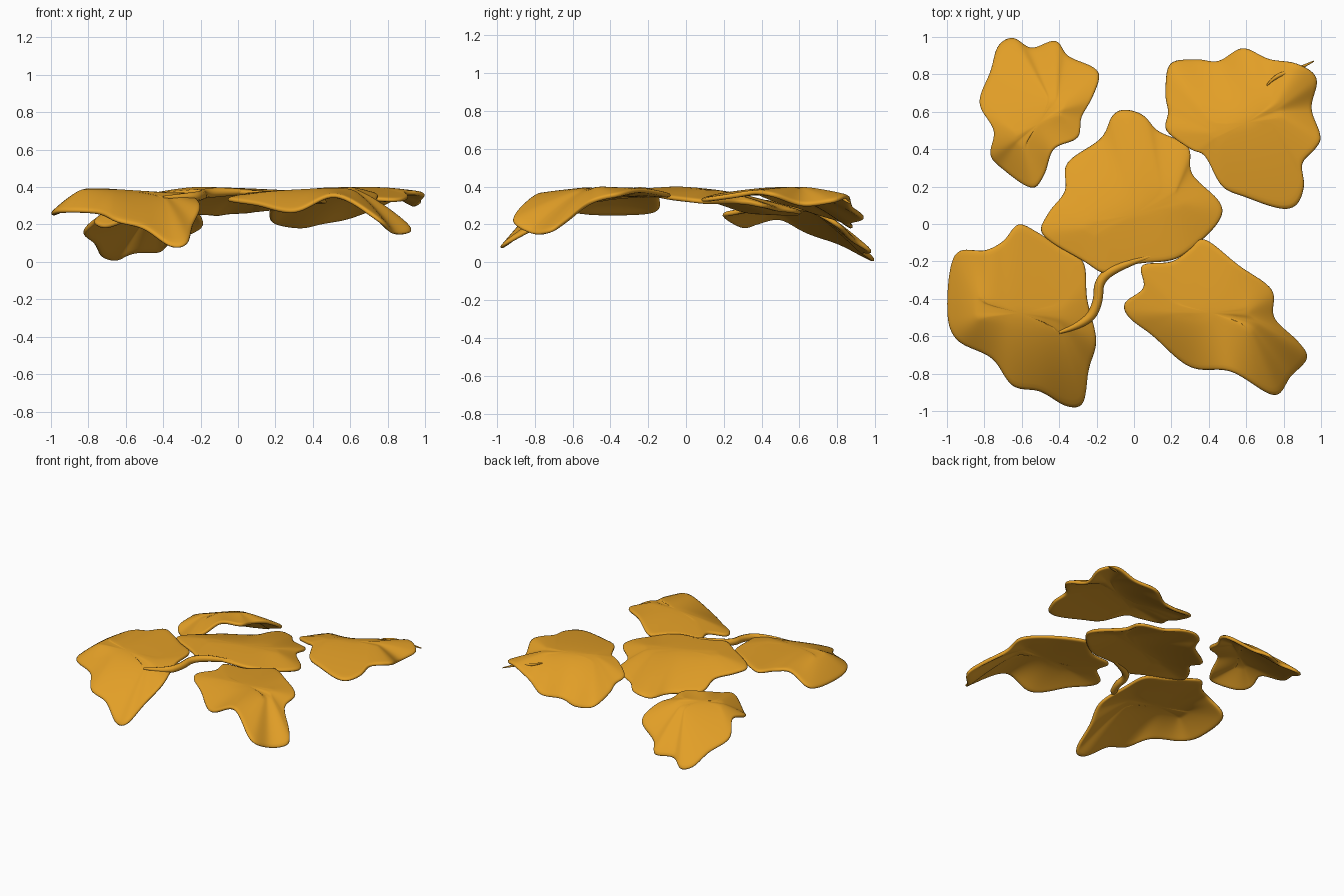
import bpy
from mathutils import Vector

if "Cube" in bpy.data.objects:
    bpy.data.objects.remove(bpy.data.objects["Cube"])

mat = bpy.data.materials.new("amber_orange")
mat.diffuse_color = (0.76, 0.345, 0.02, 1)
mat.use_nodes = True
mat.node_tree.nodes["Principled BSDF"].inputs["Base Color"].default_value = mat.diffuse_color


def smooth_loop(pts, steps=5):
    """Closed Catmull-Rom curve through the points."""
    v = [Vector(p) for p in pts]
    n, out = len(v), []
    for i in range(n):
        a, b, c, d = v[i - 1], v[i], v[(i + 1) % n], v[(i + 2) % n]
        for s in range(steps):
            t = s / steps
            out.append(0.5 * (2 * b + (c - a) * t + (2 * a - 5 * b + 4 * c - d) * t * t
                              + (3 * b - a - 3 * c + d) * t ** 3))
    return out


def leaf(name, ridge, outline, rings=9, power=1.4, thick=0.026):
    """Thin draped lobe: folds run from a raised ridge line out to a wavy rim."""
    a, b = Vector(ridge[0]), Vector(ridge[1])
    axis = (b - a).to_2d()
    rim = smooth_loop(outline)
    n = len(rim)
    verts, faces = [(a + b) / 2], []
    for r in range(rings):
        t = 0.14 + 0.86 * r / (rings - 1)
        for p in rim:
            s = (p - a).to_2d().dot(axis) / axis.length_squared
            c = a.lerp(b, min(1, max(0, s * 0.7 + 0.15)))
            q = c.lerp(p, t)
            q.z = c.z + (p.z - c.z) * t ** power
            verts.append(q)
    for i in range(n):
        j = (i + 1) % n
        faces.append((0, 1 + j, 1 + i))
        for r in range(rings - 1):
            k, m = 1 + r * n, 1 + (r + 1) * n
            faces.append((k + i, k + j, m + j, m + i))
    me = bpy.data.meshes.new(name)
    me.from_pydata(verts, [], faces)
    me.materials.append(mat)
    ob = bpy.data.objects.new(name, me)
    bpy.context.collection.objects.link(ob)
    # normals consistent and facing up
    bpy.context.view_layer.objects.active = ob
    bpy.ops.object.mode_set(mode='EDIT')
    bpy.ops.mesh.select_all(action='SELECT')
    bpy.ops.mesh.normals_make_consistent(inside=False)
    bpy.ops.object.mode_set(mode='OBJECT')
    if sum(p.normal.z * p.area for p in me.polygons) < 0:
        me.flip_normals()
    me.shade_smooth()
    m = ob.modifiers.new("thickness", "SOLIDIFY")
    m.thickness, m.offset = thick, -0.4
    m = ob.modifiers.new("soft_edge", "SUBSURF")
    m.levels = m.render_levels = 1


def tendril(name, pts, radius):
    """Tapered stem along a smooth path."""
    cu = bpy.data.curves.new(name, "CURVE")
    cu.dimensions = '3D'
    cu.bevel_depth, cu.bevel_resolution, cu.use_fill_caps = radius, 2, True
    sp = cu.splines.new("NURBS")
    sp.points.add(len(pts) - 1)
    sp.order_u, sp.use_endpoint_u = 3, True
    for i, (q, p) in enumerate(zip(sp.points, pts)):
        q.co = (*p, 1)
        q.radius = 0.3 if i in (0, len(pts) - 1) else 1
    cu.materials.append(mat)
    bpy.context.collection.objects.link(bpy.data.objects.new(name, cu))


# centre lobe
leaf("centre_leaf", [(-.2, -.02, .395), (.2, .12, .38)], [
    (-.05, .615, .265), (.05, .585, .27), (.13, .5, .28), (.29, .42, .3), (.31, .27, .32),
    (.46, .12, .32), (.46, .02, .33), (.35, -.1, .345), (.22, -.19, .365), (.05, -.21, .375),
    (-.08, -.23, .38), (-.16, -.265, .38), (-.27, -.2, .375), (-.49, -.06, .355),
    (-.46, .06, .34), (-.37, .18, .32), (-.36, .33, .27), (-.18, .46, .26), (-.12, .58, .255)])

# front left lobe
leaf("front_left_leaf", [(-.8, -.47, .392), (-.42, -.48, .365)], [
    (-.96, -.16, .27), (-.8, -.14, .365), (-.7, -.09, .37), (-.62, 0, .37),
    (-.52, -.04, .365), (-.4, -.12, .36), (-.27, -.2, .36), (-.25, -.4, .355),
    (-.2, -.62, .3), (-.24, -.78, .2), (-.27, -.96, .1), (-.36, -.98, .085),
    (-.5, -.9, .18), (-.65, -.87, .22), (-.76, -.72, .265), (-.95, -.62, .27), (-1, -.45, .255)])

# front right lobe
leaf("front_right_leaf", [(.25, -.47, .375), (.58, -.48, .395)], [
    (.04, -.22, .36), (.05, -.34, .36), (-.05, -.42, .34), (-.03, -.5, .33), (.1, -.6, .31),
    (.3, -.77, .27), (.52, -.79, .36), (.75, -.92, .23), (.84, -.82, .155), (.93, -.72, .165),
    (.88, -.63, .22), (.75, -.5, .32), (.74, -.35, .36), (.56, -.22, .385),
    (.38, -.08, .36), (.3, -.13, .36), (.2, -.2, .36)])

# back left lobe
leaf("back_left_leaf", [(-.6, .47, .3), (-.42, .6, .325)], [
    (-.65, 1, .01), (-.55, .945, .05), (-.42, .985, .055), (-.35, .9, .11), (-.19, .82, .19),
    (-.22, .68, .27), (-.28, .57, .29), (-.3, .46, .31), (-.43, .4, .32), (-.48, .26, .27),
    (-.55, .19, .25), (-.7, .29, .19), (-.77, .37, .21), (-.75, .5, .235), (-.83, .65, .16),
    (-.77, .82, .1), (-.73, .955, .03)], power=1.25)

# back right lobe
leaf("back_right_leaf", [(.46, .48, .39), (.74, .6, .393)], [
    (.165, .7, .26), (.19, .86, .21), (.33, .885, .185), (.45, .875, .21), (.58, .945, .235),
    (.72, .885, .285), (.87, .86, .35), (.98, .78, .325), (.95, .62, .305), (1, .47, .355),
    (.97, .4, .37), (.9, .32, .37), (.91, .2, .35), (.87, .1, .335), (.78, .08, .335),
    (.6, .14, .35), (.47, .2, .36), (.38, .36, .37), (.3, .4, .36), (.17, .5, .32), (.18, .6, .295)])

# stems
tendril("front_stem", [(-.4, -.58, .345), (-.25, -.53, .345), (-.19, -.42, .355), (-.19, -.3, .365),
                       (-.08, -.22, .375), (.1, -.17, .375)], 0.026)
tendril("back_stem", [(.71, .74, .365), (.75, .79, .36), (.86, .82, .345), (.96, .87, .31)], 0.012)
